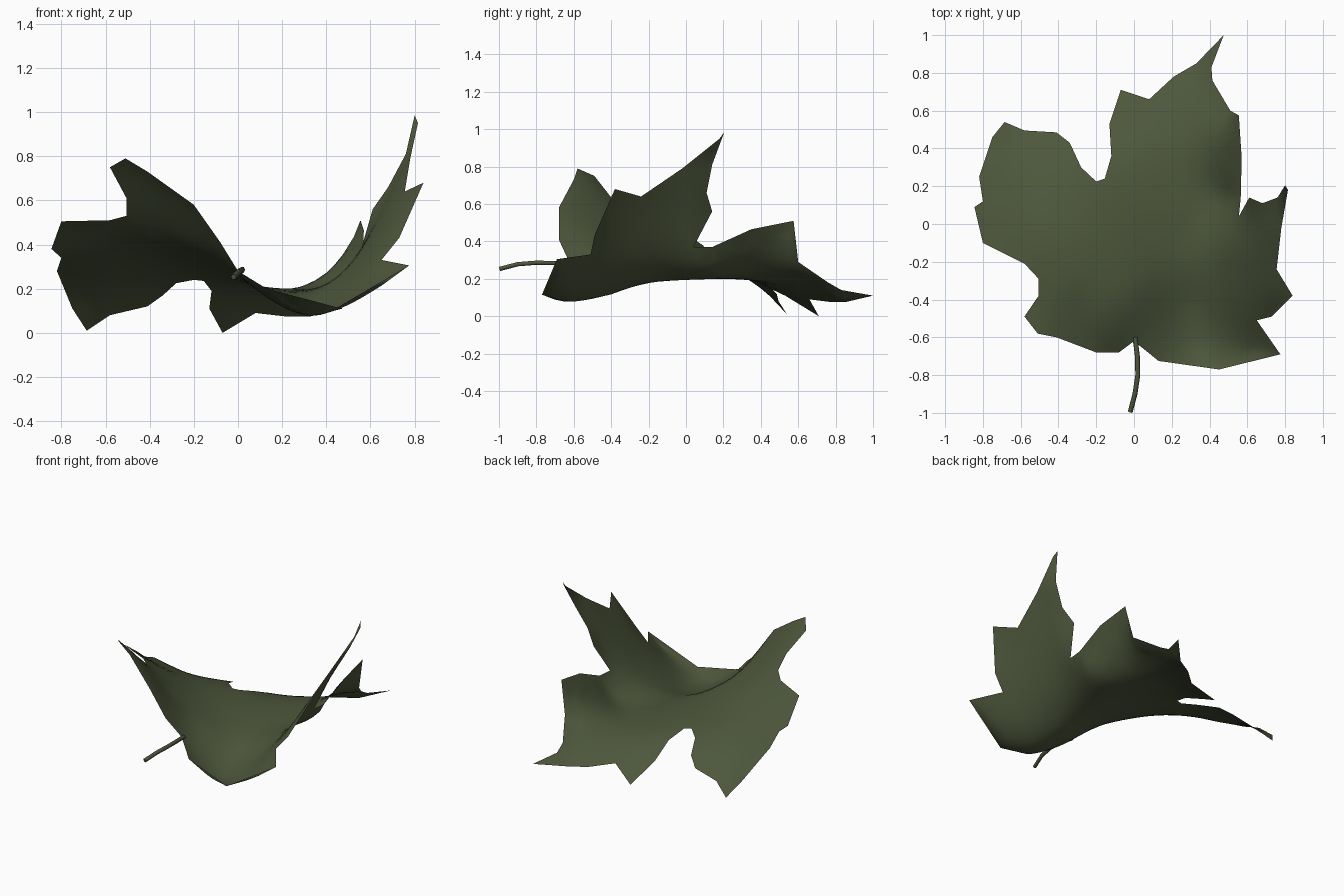
import bpy, bmesh, math
from mathutils import Vector
from mathutils.geometry import delaunay_2d_cdt

if "Cube" in bpy.data.objects:
    bpy.data.objects.remove(bpy.data.objects["Cube"])

# Leaf edge, clockwise from the stem joint
edge = [
    (0, -.62, .28), (-.08, -.68, .41), (-.2, -.68, .58), (-.41, -.6, .73), (-.51, -.58, .79),
    (-.58, -.49, .75), (-.505, -.38, .61), (-.505, -.29, .53), (-.58, -.21, .51), (-.8, -.1, .505),
    (-.845, .09, .38), (-.8, .12, .34), (-.82, .25, .28), (-.75, .46, .11), (-.685, .54, .01),
    (-.58, .495, .08), (-.41, .485, .12), (-.34, .43, .17), (-.28, .3, .225), (-.2, .225, .24),
    (-.155, .24, .235), (-.12, .36, .19), (-.13, .53, .11), (-.07, .71, 0), (.08, .66, .09),
    (.21, .78, .075), (.33, .85, .075), (.475, 1, .11), (.41, .83, .14), (.415, .76, .18),
    (.51, .6, .29), (.555, .575, .51), (.57, .35, .465), (.565, .14, .37), (.555, .04, .37),
    (.61, .14, .56), (.68, .11, .66), (.76, .14, .81), (.8, .205, .985), (.815, .18, .95),
    (.78, -.02, .79), (.755, -.24, .64), (.84, -.38, .68), (.73, -.49, .43), (.65, -.51, .33),
    (.775, -.69, .305), (.45, -.77, .115), (.13, -.725, .2)]

# Sag and lift of the blade between its edges
inner = [(.33, -.63, .075), (.3, -.42, .11), (.3, -.2, .18), (.02, -.35, .25), (0, 0, .235),
         (.25, .1, .2), (.25, .4, .2), (.05, .45, .17), (.4, .62, .22), (.45, .35, .31),
         (-.25, -.4, .43), (-.3, -.05, .32), (-.6, .1, .31), (.5, -.25, .27)]
ctrl = edge + inner


def solve(a, b):
    """Gaussian elimination with pivoting."""
    n = len(b)
    m = [row[:] + [v] for row, v in zip(a, b)]
    for i in range(n):
        p = max(range(i, n), key=lambda r: abs(m[r][i]))
        m[i], m[p] = m[p], m[i]
        for r in range(i + 1, n):
            f = m[r][i] / m[i][i]
            if f:
                for c in range(i, n + 1):
                    m[r][c] -= f * m[i][c]
    x = [0.0] * n
    for i in reversed(range(n)):
        x[i] = (m[i][n] - sum(m[i][c] * x[c] for c in range(i + 1, n))) / m[i][i]
    return x


def phi(p, q):
    return math.hypot(p[0] - q[0], p[1] - q[1]) ** 1.5


# Smooth height field through all control points
rows = [[phi(p, q) for q in ctrl] + [1, p[0], p[1]] for p in ctrl]
for k in range(3):
    rows.append([(1, p[0], p[1])[k] for p in ctrl] + [0, 0, 0])
w = solve(rows, [p[2] for p in ctrl] + [0, 0, 0])


def height(x, y):
    z = sum(wi * phi((x, y), q) for wi, q in zip(w, ctrl))
    return max(0, z + w[-3] + w[-2] * x + w[-1] * y)


def edge_distance(p):
    best = 9
    for i, a in enumerate(edge):
        a, b = Vector(a[:2]), Vector(edge[i - 1][:2])
        t = max(0, min(1, (p - a).dot(b - a) / (b - a).length_squared))
        best = min(best, (p - a.lerp(b, t)).length)
    return best


# Blade: staggered grid trimmed to the edge
step = .05
pts = [Vector(p[:2]) for p in edge]
for j in range(-16, 21):
    for i in range(-18, 18):
        p = Vector(((i + .5 * (j % 2)) * step, j * step))
        if edge_distance(p) > .018:
            pts.append(p)
n = len(edge)
vs, _, fs, *_ = delaunay_2d_cdt(pts, [], [list(range(n))], 1, 1e-5)

mat = bpy.data.materials.new("leaf_green")
mat.diffuse_color = (.075, .095, .045, 1)
mat.use_nodes = True
mat.node_tree.nodes["Principled BSDF"].inputs["Base Color"].default_value = mat.diffuse_color

bm = bmesh.new()
bv = [bm.verts.new((v.x, v.y, height(v.x, v.y))) for v in vs]
for f in fs:
    face = bm.faces.new([bv[i] for i in f])
    face.normal_update()
    if face.normal.z < 0:
        face.normal_flip()
    face.smooth = True
bmesh.ops.delete(bm, geom=[v for v in bm.verts if not v.link_faces], context='VERTS')
me = bpy.data.meshes.new("leaf_blade")
bm.to_mesh(me)
bm.free()
me.materials.append(mat)
bpy.context.collection.objects.link(bpy.data.objects.new("leaf_blade", me))

# Stem: thin bent tube
path = [(.005, -.6, .275), (.018, -.7, .284), (.02, -.8, .286), (.005, -.9, .278), (-.02, -.995, .253)]
cu = bpy.data.curves.new("stem", 'CURVE')
cu.dimensions = '3D'
cu.bevel_depth = .013
cu.bevel_resolution = 1
cu.use_fill_caps = True
sp = cu.splines.new('POLY')
sp.points.add(len(path) - 1)
for pt, c in zip(sp.points, path):
    pt.co = (*c, 1)
    pt.radius = 1
cu.materials.append(mat)
bpy.context.collection.objects.link(bpy.data.objects.new("stem", cu))
